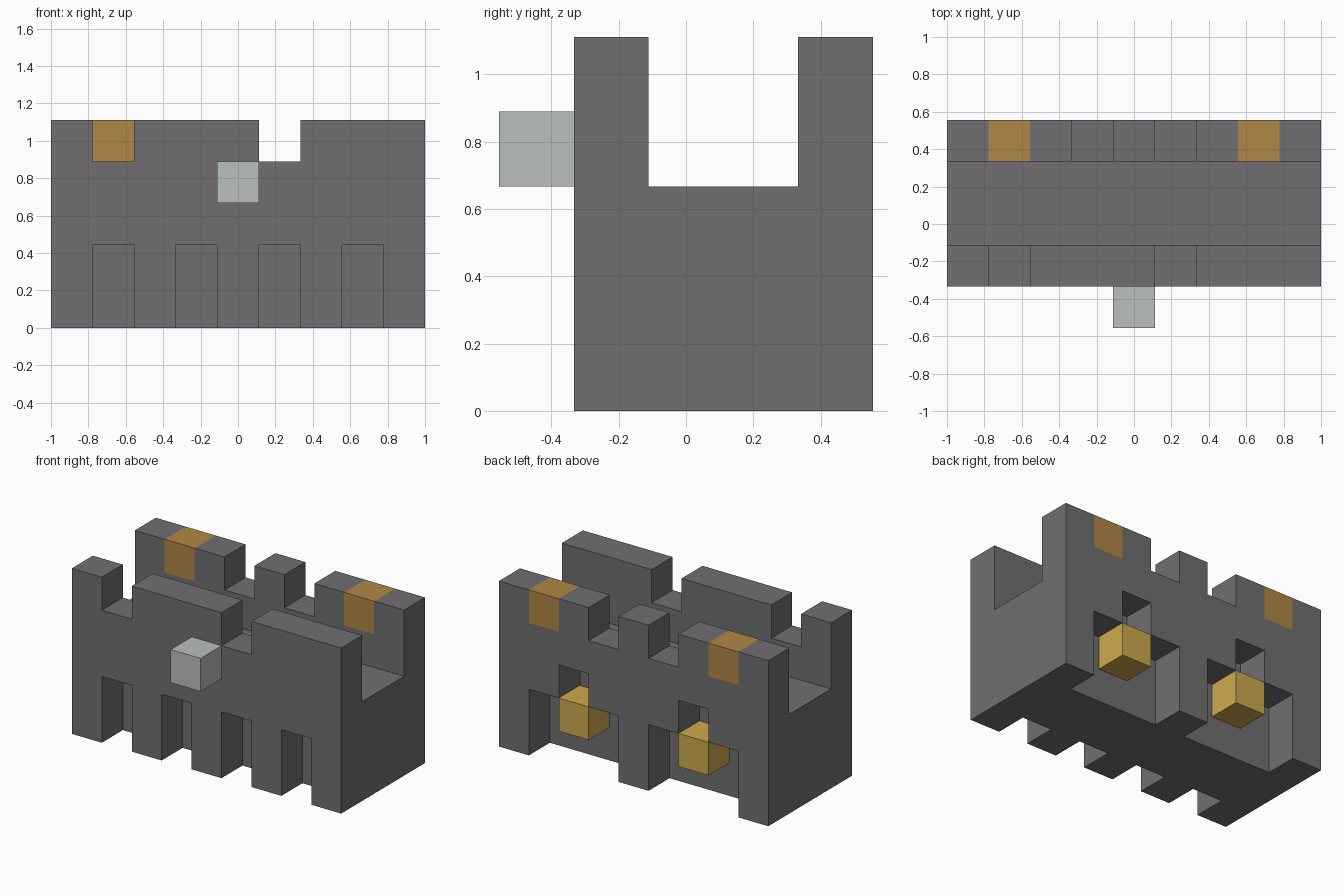
import bpy, bmesh
from itertools import product
from math import radians
from mathutils import Vector

cube = bpy.data.objects.get("Cube")
if cube:
    bpy.data.objects.remove(cube, do_unlink=True)

# The model sits on a 9 x 5 x 5 grid of equal blocks
U = 2 / 9
ORIGIN = Vector((-4.5, -2.5, 0))


def material(name, rgb):
    m = bpy.data.materials.new(name)
    m.use_nodes = True
    m.diffuse_color = (*rgb, 1)
    m.node_tree.nodes["Principled BSDF"].inputs["Base Color"].default_value = (*rgb, 1)
    return m


def box(x, y, z, w=1, d=1, h=1):
    """Grid blocks filling a box with its low corner at x, y, z."""
    return set(product(range(x, x + w), range(y, y + d), range(z, z + h)))


def build(name, blocks, mat):
    """Skin the blocks with one closed surface and merge its flat faces."""
    bm = bmesh.new()
    for block in blocks:
        for axis, side in product(range(3), (-1, 1)):
            step = [0, 0, 0]
            step[axis] = side
            if tuple(b + s for b, s in zip(block, step)) in blocks:
                continue
            centre = Vector(block) + Vector((.5, .5, .5)) + Vector(step) / 2
            a, b = Vector(), Vector()
            a[(axis + 1) % 3] = b[(axis + 2) % 3] = .5
            corners = [centre + a + b, centre - a + b, centre - a - b, centre + a - b]
            bm.faces.new([bm.verts.new((c + ORIGIN) * U) for c in corners])
    bmesh.ops.remove_doubles(bm, verts=bm.verts[:], dist=U / 100)
    bmesh.ops.recalc_face_normals(bm, faces=bm.faces[:])
    bmesh.ops.dissolve_limit(bm, angle_limit=radians(1), verts=bm.verts[:], edges=bm.edges[:])
    mesh = bpy.data.meshes.new(name)
    bm.to_mesh(mesh)
    bm.free()
    mesh.materials.append(mat)
    ob = bpy.data.objects.new(name, mesh)
    bpy.context.collection.objects.link(ob)


stone = material("dark grey stone", (.165, .159, .165))
silver = material("pale silver", (.497, .521, .521))
copper = material("copper orange", (.434, .246, .061))
gold = material("gold", (.61, .40, .075))

# Base with a raised wall along the front and the back
body = box(0, 1, 0, 9, 4, 3) | box(0, 1, 3, 9, 1, 2) | box(0, 4, 3, 9, 1, 2)

# Notches in the wall tops
for x in (1, 5):
    body -= box(x, 1, 4)
for x in (3, 5):
    body -= box(x, 4, 4)

# Upright slots at the foot of the front
for x in (1, 3, 5, 7):
    body -= box(x, 1, 0, h=2)

# Wide back openings, each with a small window and a hanging gold block
for side, x in (("right", 1), ("left", 5)):
    body -= box(x, 4, 0, 3, 1, 2) | box(x + 1, 4, 2)
    build(side + "_back_block", box(x + 1, 4, 1), gold)

# Copper blocks let into the top of the back wall
for side, x in (("right", 1), ("left", 7)):
    body -= box(x, 4, 4)
    build(side + "_copper_block", box(x, 4, 4), copper)

build("body", body, stone)
build("front_knob", box(4, 0, 3), silver)
